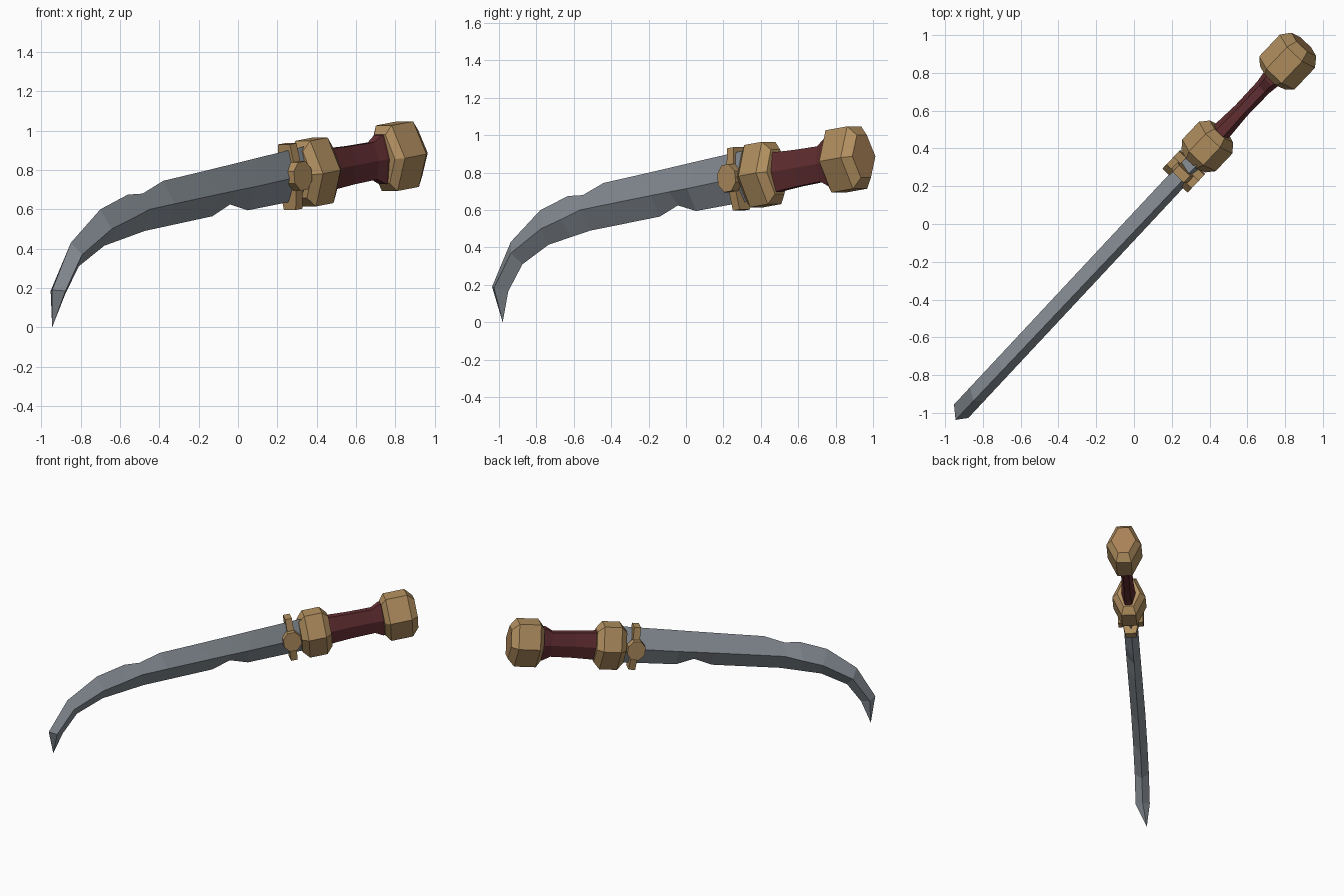
import bpy, bmesh, math
from mathutils import Vector

if "Cube" in bpy.data.objects:
    bpy.data.objects.remove(bpy.data.objects["Cube"])

COS, SIN = math.cos(math.radians(46.6)), math.sin(math.radians(46.6))
TILT = 0.13
ORIGIN_U, ORIGIN_Z = 0.565, 0.79      # centre of the guard on the hilt axis


def material(name, rgb):
    m = bpy.data.materials.new(name)
    m.diffuse_color = (*rgb, 1)
    m.use_nodes = True
    m.node_tree.nodes["Principled BSDF"].inputs["Base Color"].default_value = m.diffuse_color
    return m


STEEL = material("steel", (0.24, 0.268, 0.30))
GOLD = material("gold", (0.44, 0.275, 0.115))
BRONZE = material("bronze", (0.40, 0.225, 0.095))
LEATHER = material("red_leather", (0.125, 0.028, 0.032))


def make(name, rings, mats, end=None, cap_slot=0):
    """Skin a list of rings; close with caps, or with a single end point."""
    bm = bmesh.new()
    loops = [[bm.verts.new(p) for p in r] for r in rings]
    n = len(loops[0])
    for a, b in zip(loops, loops[1:]):
        for i in range(n):
            j = (i + 1) % n
            bm.faces.new((a[i], a[j], b[j], b[i]))
    bm.faces.new(loops[0][::-1])
    if end is None:
        bm.faces.new(loops[-1]).material_index = cap_slot
    else:
        tip = bm.verts.new(end)
        for i in range(n):
            bm.faces.new((loops[-1][i], loops[-1][(i + 1) % n], tip))
    bmesh.ops.recalc_face_normals(bm, faces=bm.faces[:])
    me = bpy.data.meshes.new(name)
    bm.to_mesh(me)
    bm.free()
    for m in mats:
        me.materials.append(m)
    ob = bpy.data.objects.new(name, me)
    bpy.context.collection.objects.link(ob)
    return ob


def hilt_point(u, w, h):
    """Along the tilted hilt axis u, sideways w, upward h."""
    d = u - ORIGIN_U
    flat = ORIGIN_U + d * math.cos(TILT) - h * math.sin(TILT)
    z = ORIGIN_Z + d * math.sin(TILT) + h * math.cos(TILT)
    return Vector((flat * COS - w * SIN, flat * SIN + w * COS, z))


def hexagon(u, w, h, flat=0.43):
    return [hilt_point(u, a * w, b * h) for a, b in
            ((1, 0), (flat, 1), (-flat, 1), (-1, 0), (-flat, -1), (flat, -1))]


# Blade: spine, side ridge and cutting edge as (x, z) at each station
stations = [
    ((0.40, 0.935), (0.40, 0.795), (0.40, 0.665)),
    ((0.10, 0.862), (0.05, 0.715), (0.05, 0.595)),
    ((-0.02, 0.832), (-0.04, 0.697), (-0.04, 0.625)),
    ((-0.20, 0.788), (-0.13, 0.678), (-0.13, 0.565)),
    ((-0.38, 0.745), (-0.36, 0.628), (-0.36, 0.515)),
    ((-0.485, 0.68), (-0.487, 0.60), (-0.475, 0.49)),
    ((-0.56, 0.675), (-0.58, 0.55), (-0.57, 0.455)),
    ((-0.70, 0.60), (-0.68, 0.50), (-0.68, 0.415)),
    ((-0.85, 0.43), (-0.83, 0.37), (-0.81, 0.31)),
    ((-0.945, 0.19), (-0.915, 0.185), (-0.88, 0.165)),
]
rings = []
for (tx, tz), (rx, rz), (bx, bz) in stations:
    mid = Vector((rx, 1.07 * rx - 0.012, rz))
    side = Vector((-SIN, COS, 0)) * 0.052
    rings.append([Vector((tx, 1.055 * tx - 0.04, tz)), mid + side,
                  Vector((bx, 1.08 * bx, bz)), mid - side])
make("blade", rings, [STEEL], end=(-0.945, -0.98, 0.0))

# Collar strap around the blade with an octagonal stud on each side
make("collar_strap", [hexagon(u, 0.068, 0.168, 0.6) for u in (0.36, 0.41)], [GOLD])
for s, label in ((1, "left"), (-1, "right")):
    rings = []
    for w, r in ((0.04, 0.07), (0.092, 0.07)):
        rings.append([hilt_point(0.383 + r * math.cos(a), s * w, 0.004 + 1.12 * r * math.sin(a))
                      for a in [math.pi / 8 + k * math.pi / 4 for k in range(8)]])
    make("collar_stud_" + label, rings, [GOLD])

# Guard and pommel: chamfered hexagonal blocks
make("guard", [hexagon(u, w, h) for u, w, h in
               ((0.455, 0.085, 0.12), (0.50, 0.122, 0.168),
                (0.63, 0.122, 0.168), (0.675, 0.085, 0.12))], [GOLD])
make("pommel", [hexagon(u, w, h) for u, w, h in
                ((1.07, 0.09, 0.125), (1.105, 0.128, 0.168),
                 (1.265, 0.128, 0.168), (1.315, 0.09, 0.115))],
     [GOLD, BRONZE], cap_slot=1)

# Grip: slim handle flaring at both ends
make("grip", [hexagon(u, w, h, 0.5) for u, w, h in
              ((0.64, 0.055, 0.112), (0.70, 0.05, 0.104), (0.83, 0.042, 0.098),
               (1.00, 0.044, 0.095), (1.055, 0.052, 0.125), (1.12, 0.055, 0.125))],
     [LEATHER])
